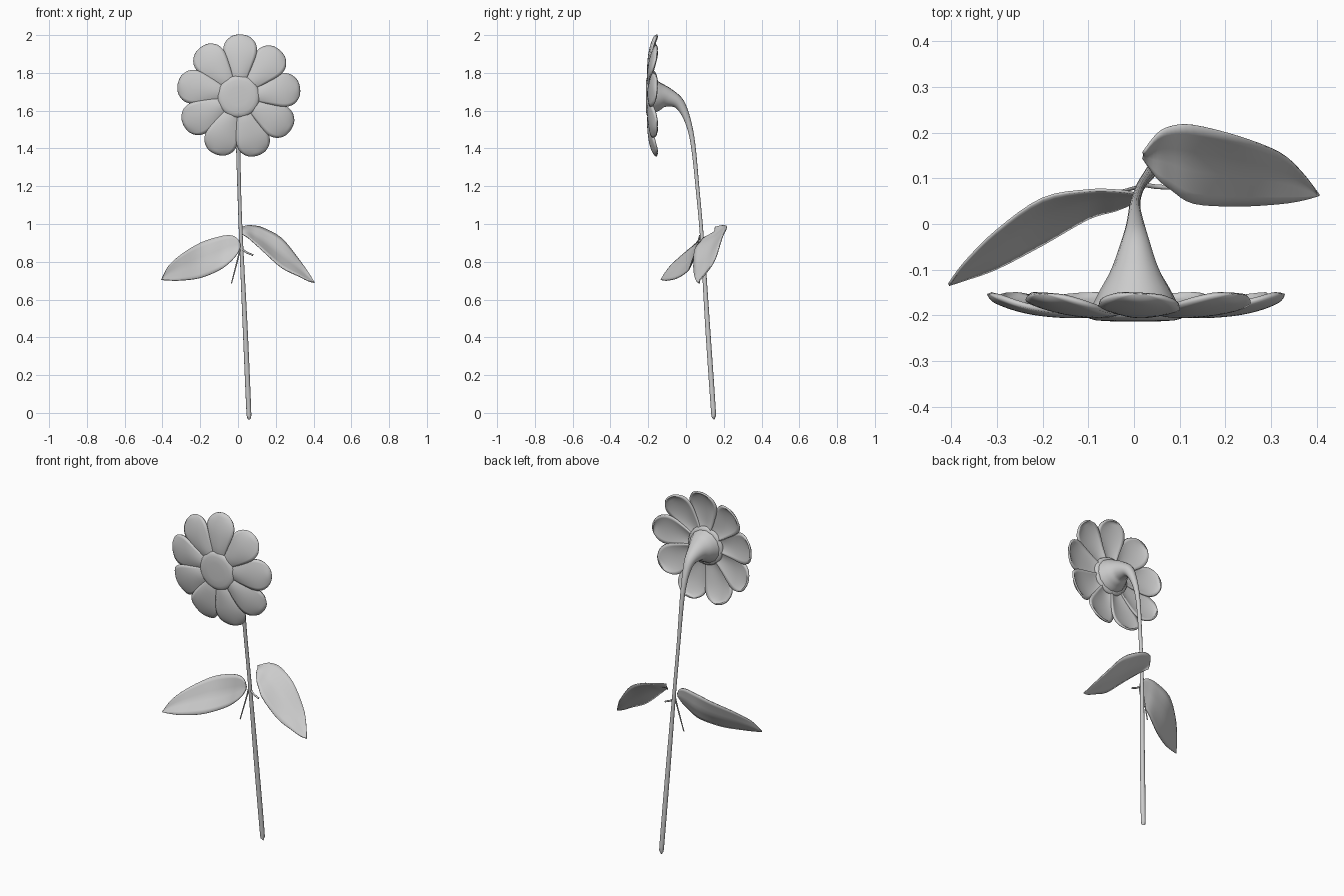
import bpy, bmesh, math
from mathutils import Vector

if "Cube" in bpy.data.objects:
    bpy.data.objects.remove(bpy.data.objects["Cube"])

grey = bpy.data.materials.new("plain_grey")
grey.diffuse_color = (0.6, 0.6, 0.6, 1)
grey.use_nodes = True
grey.node_tree.nodes["Principled BSDF"].inputs["Base Color"].default_value = grey.diffuse_color


def resample(rows, n):
    """Catmull-Rom interpolation through rows of numbers, n steps per span."""
    rows = [Vector(r) for r in rows]
    out = []
    for i in range(len(rows) - 1):
        p0, p1 = rows[max(i - 1, 0)], rows[i]
        p2, p3 = rows[i + 1], rows[min(i + 2, len(rows) - 1)]
        for k in range(n):
            t = k / n
            out.append(0.5 * (2 * p1 + (p2 - p0) * t
                              + (2 * p0 - 5 * p1 + 4 * p2 - p3) * t * t
                              + (3 * p1 - p0 - 3 * p2 + p3) * t ** 3))
    return out + [rows[-1]]


def finish(ob, angle=60):
    ob.data.materials.clear()
    ob.data.materials.append(grey)
    bpy.ops.object.select_all(action='DESELECT')
    ob.select_set(True)
    bpy.context.view_layer.objects.active = ob
    bpy.ops.object.shade_smooth_by_angle(angle=math.radians(angle))
    return ob


def grid_object(name, rows, thickness=0, cyclic=False):
    """Skin a list of equal-length point rows; optional sheet thickness."""
    bm = bmesh.new()
    vs = [[bm.verts.new(p) for p in r] for r in rows]
    m = len(vs[0])
    for a, b in zip(vs, vs[1:]):
        for j in range(m if cyclic else m - 1):
            k = (j + 1) % m
            bm.faces.new((a[j], a[k], b[k], b[j]))
    bmesh.ops.remove_doubles(bm, verts=bm.verts, dist=1e-5)
    bmesh.ops.recalc_face_normals(bm, faces=bm.faces)
    me = bpy.data.meshes.new(name)
    bm.to_mesh(me)
    bm.free()
    ob = bpy.data.objects.new(name, me)
    bpy.context.collection.objects.link(ob)
    if thickness:
        s = ob.modifiers.new("thickness", 'SOLIDIFY')
        s.thickness, s.offset = thickness, 0
    return finish(ob)


def tube(name, rows, n=6):
    """Tapered round tube; rows are x, y, z, radius."""
    cu = bpy.data.curves.new(name, 'CURVE')
    cu.dimensions = '3D'
    cu.bevel_depth, cu.bevel_resolution, cu.use_fill_caps = 1, 5, True
    pts = resample(rows, n)
    sp = cu.splines.new('POLY')
    sp.points.add(len(pts) - 1)
    for p, q in zip(sp.points, pts):
        p.co, p.radius = (q[0], q[1], q[2], 1), q[3]
    ob = bpy.data.objects.new(name, cu)
    bpy.context.collection.objects.link(ob)
    bpy.ops.object.select_all(action='DESELECT')
    ob.select_set(True)
    bpy.context.view_layer.objects.active = ob
    bpy.ops.object.convert(target='MESH')
    return finish(bpy.context.view_layer.objects.active)


# Stem, bending forward and flaring into the flower base
tube("stem", [
    (.057, .145, 0, .009), (.057, .145, .012, .013), (.038, .115, .45, .013),
    (.016, .085, .92, .010), (.006, .060, 1.2, .010), (.002, .040, 1.4, .012),
    (.002, .020, 1.51, .015), (.003, -.010, 1.595, .022),
    (.003, -.045, 1.645, .033), (.003, -.10, 1.67, .053),
    (.003, -.145, 1.675, .078), (.003, -.185, 1.675, .098)])

# Small leaf stalks
tube("leaf_stalk_left", [(.018, .087, .92, .004), (.005, .08, .84, .004),
                         (-.035, .07, .685, .003)])
tube("leaf_stalk_right", [(.018, .087, .87, .005), (.045, .082, .85, .005),
                          (.08, .08, .835, .005)])

# Flower centre: turned disc with a soft rim
CX, CZ = .003, 1.675
profile = [(0, -.213), (.05, -.213), (.085, -.211), (.1, -.207), (.109, -.201),
           (.112, -.193), (.108, -.182), (.09, -.178), (0, -.178)]
SIDES = 40
grid_object("flower_centre", [
    [(CX + r * math.cos(2 * math.pi * k / SIDES), y,
      CZ + r * math.sin(2 * math.pi * k / SIDES)) for k in range(SIDES)]
    for r, y in profile], cyclic=True)

# Nine petals: rows are radius, half width, y
petal = resample([(.07, .028, -.186), (.112, .045, -.188), (.16, .063, -.188),
                  (.21, .081, -.184), (.25, .088, -.177), (.285, .078, -.167),
                  (.31, .053, -.157), (.32, .030, -.153), (.324, 0, -.151)], 3)
for i in range(9):
    a = math.radians(88 - 40 * i)
    ca, sa = math.cos(a), math.sin(a)
    rows = []
    for r, w, y in petal:
        row = []
        for k in range(11):
            v = k / 5 - 1
            s = max(w, 0) * v
            bulge = .012 * (1 - v * v) * min(1, w / .05)
            row.append((CX + r * ca - s * sa, y - bulge + .05 * s,
                        CZ + r * sa + s * ca))
        rows.append(row)
    grid_object(f"petal_{i + 1}", rows, .011)


def leaf(name, stations):
    """Stations: x, then y and z of the upper edge, y and z of the lower edge."""
    rows = []
    for x, ya, za, yb, zb in resample(stations, 4):
        a, b = Vector((x, ya, za)), Vector((x, yb, zb))
        dip = Vector((0, .4, -.3)) * (b - a).length * .12   # shallow midrib fold
        rows.append([a.lerp(b, k / 8) + dip * (1 - abs(k / 4 - 1)) for k in range(9)])
    grid_object(name, rows, .006)


# Leaves
leaf("leaf_left", [
    (.012, .062, .895, .058, .875), (-.005, .068, .925, .045, .84),
    (-.04, .073, .94, .030, .80), (-.1, .073, .933, .012, .755),
    (-.2, .055, .90, -.045, .715), (-.3, -.015, .84, -.097, .702),
    (-.37, -.085, .775, -.122, .702), (-.405, -.133, .706, -.133, .705)])
leaf("leaf_right", [
    (.02, .155, .985, .145, .945), (.05, .195, .992, .10, .93),
    (.08, .212, .990, .075, .905), (.13, .215, .98, .045, .86),
    (.23, .19, .925, .040, .77), (.32, .155, .815, .045, .725),
    (.37, .11, .745, .053, .70), (.405, .063, .691, .063, .690)])
